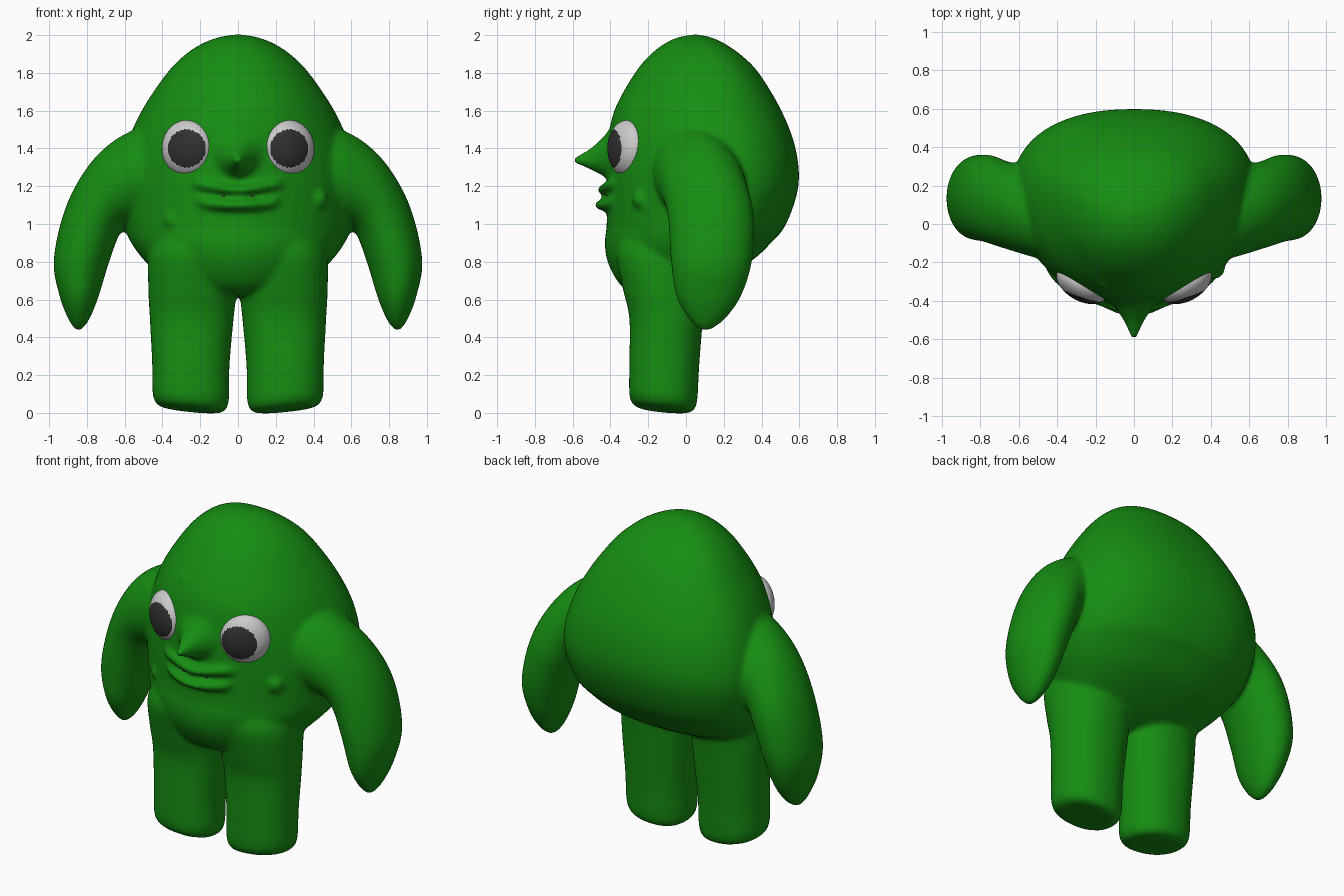
import bpy, bmesh
from math import sin, cos, pi, radians, copysign
from mathutils import Vector, Matrix

if "Cube" in bpy.data.objects:
    bpy.data.objects.remove(bpy.data.objects["Cube"])


def material(name, rgb):
    m = bpy.data.materials.new(name)
    m.diffuse_color = (*rgb, 1)
    m.use_nodes = True
    m.node_tree.nodes["Principled BSDF"].inputs["Base Color"].default_value = m.diffuse_color
    return m


GREEN = material("green", (0.008, 0.27, 0.006))
WHITE = material("white", (0.75, 0.75, 0.75))
DARK = material("dark", (0.03, 0.03, 0.03))
MOUTH = material("mouth_red", (0.06, 0.008, 0.03))


def spline(rows, n=5):
    """Catmull-Rom interpolation through rows of numbers."""
    out = []
    for i in range(len(rows) - 1):
        p = [rows[max(0, min(len(rows) - 1, i + k))] for k in (-1, 0, 1, 2)]
        for j in range(n):
            t = j / n
            out.append([b + 0.5 * t * (c - a + t * (2*a - 5*b + 4*c - d + t * (3*(b - c) + d - a)))
                        for a, b, c, d in zip(*p)])
    return out + [list(rows[-1])]


def loft(bm, rows, ring, n=48):
    """Closed skin over rings; ring(row, c, s) gives the point for cos/sin."""
    loops = [[bm.verts.new(ring(r, cos(2*pi*k/n), sin(2*pi*k/n))) for k in range(n)]
             for r in spline(rows)]
    faces = [bm.faces.new(loops[0]), bm.faces.new(loops[-1])]
    for a, b in zip(loops, loops[1:]):
        for k in range(n):
            faces.append(bm.faces.new((a[k], a[(k+1) % n], b[(k+1) % n], b[k])))
    bmesh.ops.recalc_face_normals(bm, faces=faces)


def power(v, e):
    return copysign(abs(v) ** e, v)


def make(name, bm, mats):
    me = bpy.data.meshes.new(name)
    bm.to_mesh(me)
    bm.free()
    for m in mats:
        me.materials.append(m)
    for p in me.polygons:
        p.use_smooth = True
    ob = bpy.data.objects.new(name, me)
    bpy.context.collection.objects.link(ob)
    return ob


bm = bmesh.new()

# Egg-shaped trunk: z, half width, front y, back y
trunk = [(0.62, .08, -.24, -.10), (0.645, .22, -.31, .02), (0.70, .38, -.365, .16),
         (0.80, .49, -.415, .34), (0.90, .565, -.43, .45), (1.0, .605, -.42, .53),
         (1.2, .63, -.42, .595), (1.4, .595, -.415, .58), (1.6, .51, -.38, .505),
         (1.8, .375, -.27, .385), (1.9, .275, -.185, .285), (1.96, .18, -.105, .195),
         (1.99, .095, -.035, .125), (2.003, .02, .04, .06)]


def trunk_ring(r, c, s):
    z, w, f, b = r
    yc = f + 0.6 * (b - f)
    if s > 0:  # fuller, flatter back
        return (w * power(c, .88), yc + (b - yc) * power(s, .88), z)
    return (w * c, yc + (yc - f) * s, z)


loft(bm, trunk, trunk_ring, 64)

# Legs: centre x, centre y, z, radius x, radius y
leg = [(.25, -.12, -.005, .14, .12), (.25, -.12, .01, .18, .16), (.25, -.12, .07, .202, .18),
       (.25, -.115, .25, .205, .185), (.245, -.105, .5, .222, .195),
       (.24, -.115, .66, .235, .22), (.23, -.12, .85, .24, .25), (.20, -.10, 1.0, .2, .22)]
# Arms: outer x, z, inner x, z, front y, back y
arm = [(.40, 1.50, .30, 1.10, -.20, .24), (.56, 1.495, .42, 1.02, -.18, .29),
       (.75, 1.36, .57, 1.00, -.13, .325), (.90, 1.12, .625, .95, -.095, .36),
       (.975, .82, .685, .79, -.08, .35), (.945, .62, .74, .61, -.05, .29),
       (.895, .49, .79, .49, .02, .2), (.855, .435, .835, .435, .08, .12)]

for sx in (-1, 1):
    def leg_ring(r, c, s):
        x = r[0] + r[3] * power(c, .9)
        tilt = max(0, 1 - r[2] / .5) * (.1 * (x - .05) - .1 * (r[4] * s))
        return (sx * x, r[1] + r[4] * power(s, .9), r[2] + tilt)

    def arm_ring(r, c, s):
        ox, oz, ix, iz, f, b = r
        return (sx * ((ox + ix) / 2 + (ox - ix) / 2 * c),
                (f + b) / 2 + (b - f) / 2 * s,
                (oz + iz) / 2 + (oz - iz) / 2 * c)

    loft(bm, leg, leg_ring)
    loft(bm, arm, arm_ring)

# Pointed nose: y, z, half width, half height
nose = [(-.30, 1.37, .19, .20), (-.39, 1.37, .15, .15), (-.43, 1.36, .105, .11),
        (-.50, 1.345, .055, .06), (-.56, 1.34, .028, .03), (-.60, 1.337, .01, .012)]
loft(bm, nose, lambda r, c, s: (r[2] * c, r[0], r[1] + r[3] * s), 24)

# Smiling lips: x, y, z, radius y, radius z
upper = [(-.27, -.31, 1.205, .025, .03), (-.2, -.37, 1.21, .05, .035), (0, -.415, 1.18, .055, .028),
         (.2, -.37, 1.21, .05, .035), (.27, -.31, 1.205, .025, .03)]
lower = [(-.26, -.31, 1.165, .025, .03), (-.19, -.37, 1.115, .05, .035), (0, -.42, 1.10, .065, .03),
         (.19, -.37, 1.115, .05, .035), (.26, -.31, 1.165, .025, .03)]
for lip in (upper, lower):
    loft(bm, lip, lambda r, c, s: (r[0], r[1] + r[3] * c, r[2] + r[4] * s), 20)

# Warts
for p in ((-.14, -.288, 1.64), (-.34, -.28, 1.02), (.42, -.232, 1.13)):
    bmesh.ops.create_uvsphere(bm, u_segments=16, v_segments=10, radius=.055,
                              matrix=Matrix.Translation(p))

# Fuse everything into one soft skin
body = make("body", bm, [GREEN])
rm = body.modifiers.new("fuse", 'REMESH')
rm.mode = 'VOXEL'
rm.voxel_size = 0.014
rm.use_smooth_shade = True
sm = body.modifiers.new("soften", 'SMOOTH')
sm.factor = 0.5
sm.iterations = 8

# Dark mouth opening between the lips
bm = bmesh.new()
bmesh.ops.create_uvsphere(bm, u_segments=32, v_segments=16, radius=1,
                          matrix=Matrix.Translation((0, -.34, 1.142)) @ Matrix.Diagonal((.2, .092, .035, 1)))
make("mouth", bm, [MOUTH])

# Eyes: flattened balls turned outward, dark pupils facing forward
for side, sx in (("left", 1), ("right", -1)):
    bm = bmesh.new()
    m = (Matrix.Translation((sx * .27, -.31, 1.4)) @ Matrix.Rotation(sx * radians(30), 4, 'Z')
         @ Matrix.Diagonal((.145, .09, .15, 1)) @ Matrix.Rotation(pi / 2, 4, 'X'))
    bmesh.ops.create_uvsphere(bm, u_segments=64, v_segments=48, radius=1, matrix=m)
    for f in bm.faces:
        c = f.calc_center_median()
        if f.normal.y < 0 and c.y < -.28 and Vector((c.x - sx * .272, c.z - 1.4)).length < .1:
            f.material_index = 1
    make(side + "_eye", bm, [WHITE, DARK])
